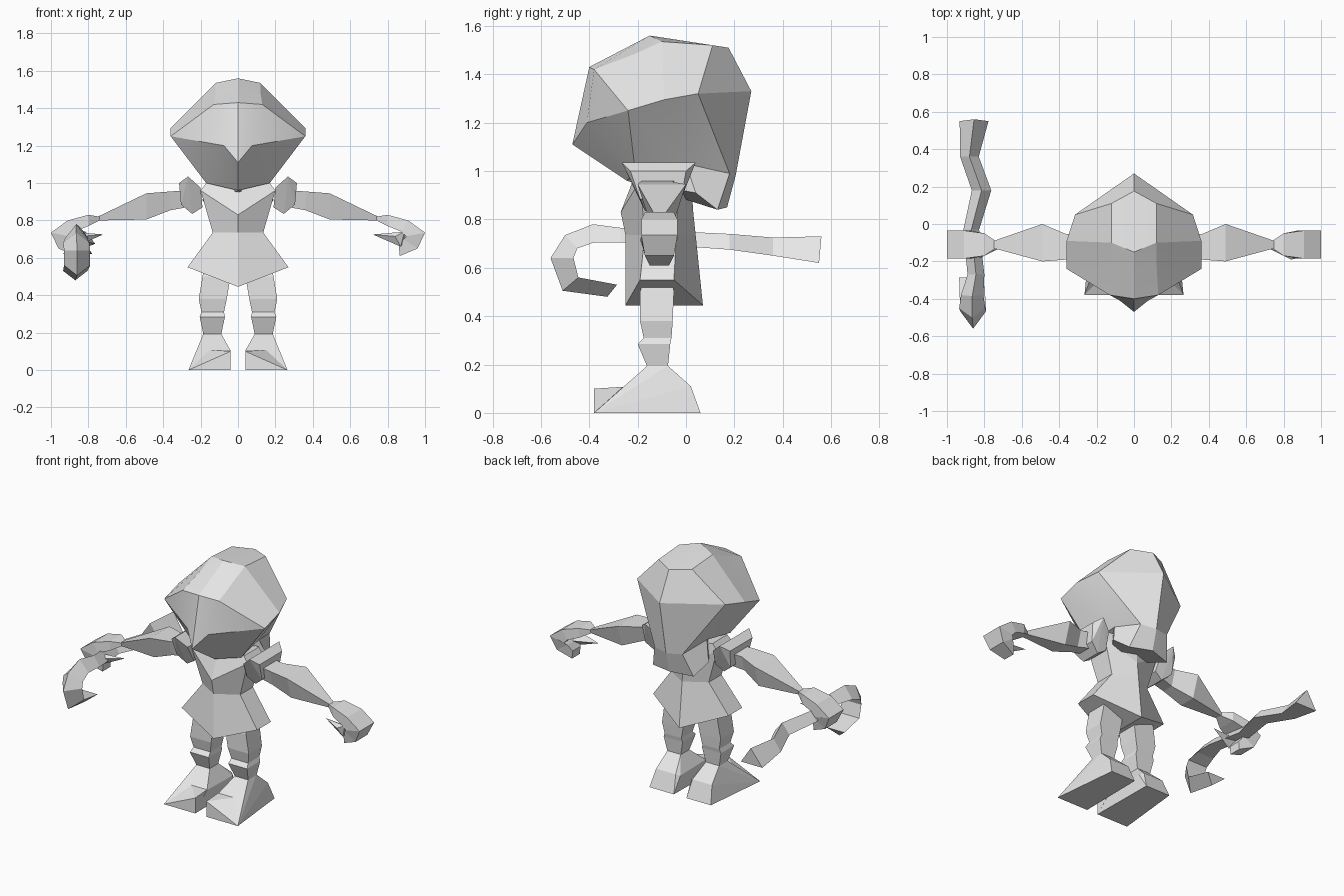
import bpy, bmesh, math

if "Cube" in bpy.data.objects:
    bpy.data.objects.remove(bpy.data.objects["Cube"])

grey = bpy.data.materials.new("plain_grey")
grey.diffuse_color = (0.8, 0.8, 0.8, 1)
grey.use_nodes = True
grey.node_tree.nodes["Principled BSDF"].inputs["Base Color"].default_value = grey.diffuse_color


def finish(bm, name, smooth=None):
    bmesh.ops.recalc_face_normals(bm, faces=bm.faces)
    me = bpy.data.meshes.new(name)
    bm.to_mesh(me)
    bm.free()
    me.materials.append(grey)
    ob = bpy.data.objects.new(name, me)
    bpy.context.collection.objects.link(ob)
    if smooth:
        bpy.ops.object.select_all(action='DESELECT')
        ob.select_set(True)
        bpy.context.view_layer.objects.active = ob
        bpy.ops.object.shade_smooth_by_angle(angle=math.radians(smooth))
    return ob


def hulls(name, groups):
    """One object made of convex faceted chunks."""
    bm = bmesh.new()
    for pts in groups:
        part = bmesh.new()
        for p in set(pts):
            part.verts.new(p)
        res = bmesh.ops.convex_hull(part, input=part.verts)
        junk = [g for g in set(res["geom_interior"] + res["geom_unused"])
                if isinstance(g, bmesh.types.BMVert)]
        bmesh.ops.delete(part, geom=junk, context='VERTS')
        bmesh.ops.dissolve_limit(part, angle_limit=0.03, verts=part.verts, edges=part.edges)
        tmp = bpy.data.meshes.new("tmp")
        part.to_mesh(tmp)
        part.free()
        bm.from_mesh(tmp)
        bpy.data.meshes.remove(tmp)
    return finish(bm, name)


def loft(name, rings):
    """Skin between matching rings, closed at both ends."""
    bm = bmesh.new()
    vs = [[bm.verts.new(p) for p in r] for r in rings]
    n = len(vs[0])
    for a, b in zip(vs, vs[1:]):
        for i in range(n):
            j = (i + 1) % n
            bm.faces.new((a[i], a[j], b[j], b[i]))
    for r in (vs[0], vs[-1]):
        if n == 6:      # split six-sided caps along the centre ridge
            bm.faces.new(r[0:4])
            bm.faces.new((r[3], r[4], r[5], r[0]))
        else:
            bm.faces.new(r)
    return finish(bm, name)


def flip(pts, s):
    return [(s * x, y, z) for x, y, z in pts]


# Head: hood half with brow, beak, cheeks and flared collar, mirrored
head_points = [
    (0, -.15, 1.56), (.12, -.10, 1.535), (.12, .11, 1.52), (0, .176, 1.51),
    (.12, -.21, 1.485), (0, -.40, 1.43), (.13, -.38, 1.42), (.36, -.24, 1.25),
    (.36, -.09, 1.295), (.315, .05, 1.32), (0, .27, 1.33), (.075, -.41, 1.20),
    (0, -.47, 1.11), (.17, -.21, 1.0), (0, -.245, .96), (.15, 0, 1.03),
    (.10, .18, .99), (0, .205, .98), (.19, .04, .91), (.145, .13, .84), (0, .17, .85)]
head_faces = [
    (0, 1, 2, 3), (0, 5, 6, 4), (0, 4, 1), (5, 12, 11, 6), (6, 11, 7), (4, 6, 7),
    (1, 4, 7, 8), (1, 8, 9, 2), (2, 9, 10, 3), (11, 12, 14, 13), (7, 11, 13),
    (7, 13, 15, 8), (8, 15, 9), (9, 15, 16), (9, 16, 17, 10),
    (15, 18, 19, 16), (16, 19, 20, 17), (14, 13, 15), (14, 15, 18), (14, 18, 19, 20)]
bm = bmesh.new()
for s in (1, -1):
    vs = [bm.verts.new(p) for p in flip(head_points, s)]
    for f in head_faces:
        bm.faces.new([vs[i] for i in f])
bmesh.ops.remove_doubles(bm, verts=bm.verts, dist=1e-4)
finish(bm, "head", 16)

# Torso and skirt: width, front y, side front y, side back y, back y, ridge z, side z
torso = [(.27, -.25, -.19, -.05, .07, .445, .55),
         (.135, -.25, -.17, -.04, .04, .735, .735),
         (.20, -.27, -.19, -.03, .03, .83, .96),
         (.17, -.21, -.18, -.03, .02, .985, 1.0)]
loft("torso", [[(0, f, zr), (w, sf, zs), (w, sb, zs), (0, b, zr), (-w, sb, zs), (-w, sf, zs)]
               for w, f, sf, sb, b, zr, zs in torso])

# Leg rings: z, inner x, outer x, front y, back y
leg = [(.61, .05, .17, -.16, -.06), (.50, .04, .19, -.19, -.05),
       (.38, .06, .21, -.19, -.055), (.31, .075, .195, -.175, -.06),
       (.285, .07, .205, -.20, -.065), (.19, .09, .185, -.16, -.075)]
# Arm rings: x, low z, high z, front y, back y, inset of the underside
arm = [(.22, .88, .965, -.17, -.04, .02), (.36, .855, .955, -.19, -.055, .03),
       (.49, .805, .945, -.20, 0, .045), (.75, .80, .82, -.13, -.09, 0)]
# Curled hand: outer x z, inner x z, front y, back y
hand = [(.74, .82, .74, .80, -.13, -.09), (.80, .83, .80, .77, -.17, -.05),
        (.91, .80, .875, .74, -.185, -.035), (1.0, .735, .90, .715, -.185, -.035),
        (.96, .65, .885, .70, -.17, -.05), (.865, .61, .86, .66, -.15, -.07)]

for side, s in (("right", -1), ("left", 1)):
    # Shoulder pad
    hulls(side + "_shoulder_pad", [flip([
        (.267, -.265, 1.035), (.267, .04, 1.035), (.315, -.23, 1.0), (.315, 0, 1.0),
        (.305, -.19, .885), (.305, -.02, .885), (.245, -.17, .835), (.245, -.04, .835),
        (.19, -.18, .87), (.19, -.03, .87), (.20, -.23, .975), (.20, .01, .975)], s)])
    # Arm with four sides
    loft(side + "_arm", [flip([
        (x, f, b), (x, k, b), (x, k - d, a), (x, f + d, a)], s) for x, a, b, f, k, d in arm])
    # Hand and thumb
    loft(side + "_hand", [flip([(ox, f, oz), (ox, k, oz), (ix, k, iz), (ix, f, iz)], s)
                          for ox, oz, ix, iz, f, k in hand])
    hulls(side + "_thumb", [flip([
        (.72, -.13, .725), (.84, -.19, .715), (.89, -.18, .74), (.84, -.13, .71),
        (.87, -.17, .66), (.90, -.11, .70)], s)])
    # Leg with four sides
    loft(side + "_leg", [flip([(i, f, z), (o, f, z), (o, b, z), (i, b, z)], s)
                         for z, i, o, f, b in leg])
    # Foot: ankle and heel block plus slanted toe
    hulls(side + "_foot", [
        flip([(.09, -.16, .195), (.185, -.16, .195), (.09, -.075, .195), (.185, -.075, .195),
              (.04, -.26, .105), (.04, -.38, 0), (.265, -.38, 0), (.04, 0, .10),
              (.045, .06, 0), (.22, .06, 0), (.06, .02, .11), (.20, .02, .11)], s),
        flip([(.04, -.38, .10), (.04, -.38, 0), (.265, -.38, 0),
              (.04, -.26, .108), (.15, -.26, .108), (.15, -.26, 0)], s)])

# Hooked staff, triangular: centre x, half width, ridge y z, base y z
staff = [(-.855, .077, .56, .73, .55, .62), (-.88, .05, .36, .725, .36, .65),
         (-.815, .052, .18, .74, .18, .675), (-.87, .042, -.03, .75, -.03, .69),
         (-.845, .045, -.27, .765, -.27, .705), (-.865, .06, -.385, .78, -.38, .705),
         (-.865, .07, -.50, .735, -.45, .68), (-.86, .07, -.56, .64, -.465, .64),
         (-.86, .07, -.51, .505, -.445, .56), (-.87, .065, -.325, .48, -.285, .53)]
loft("hooked_staff", [[(x, y1, z1), (x + w, y2, z2), (x - w, y2, z2)]
                      for x, w, y1, z1, y2, z2 in staff])
